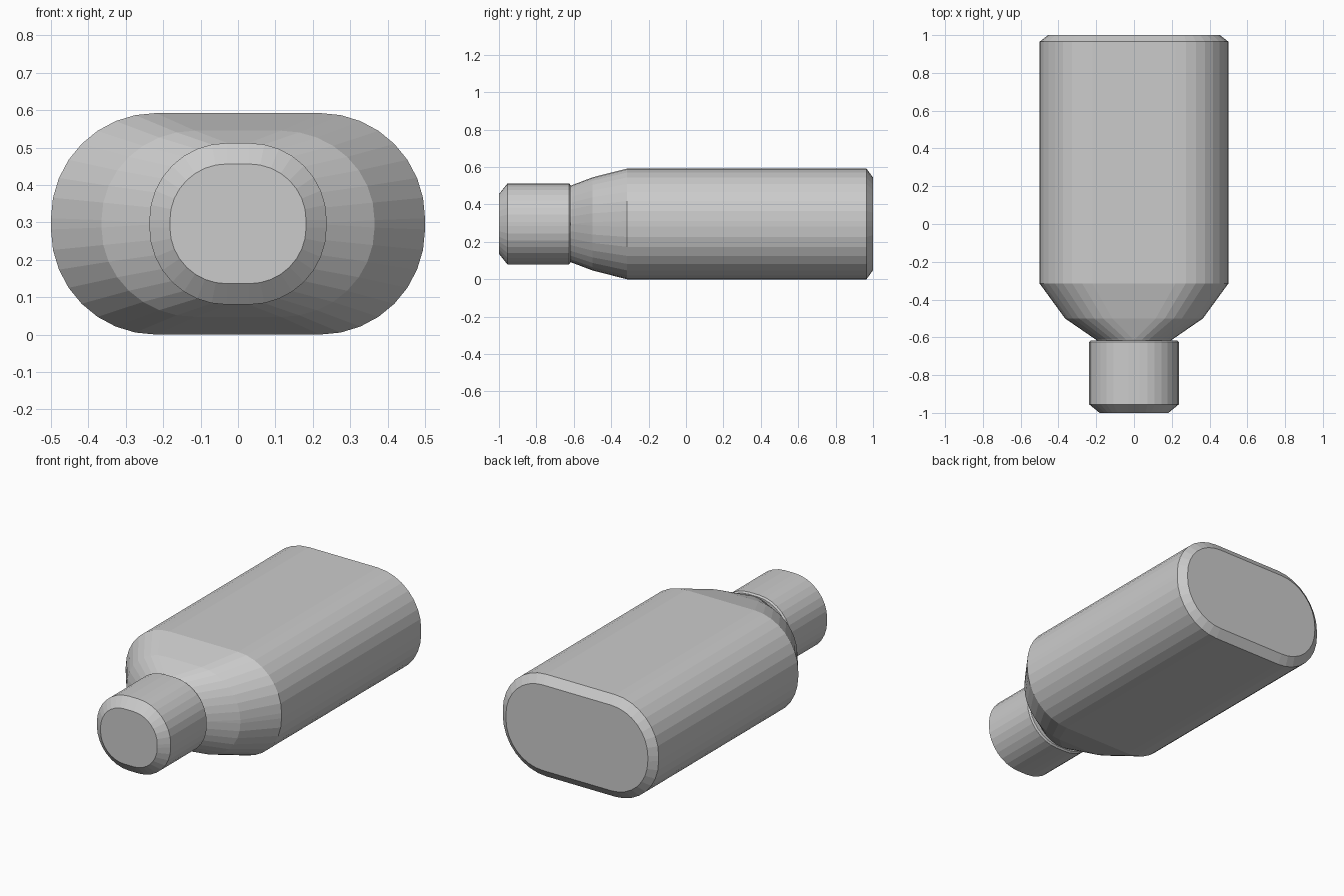
import bpy, bmesh, math

if "Cube" in bpy.data.objects:
    bpy.data.objects.remove(bpy.data.objects["Cube"])

CZ = 0.296  # height of the long axis
SEG = 8     # facets per rounded corner


def section(bm, y, hx, hz, flat_x, flat_z):
    """Ring of vertices: rounded rectangle with given half sizes and half flats."""
    ring = []
    for q, (sx, sz) in enumerate(((1, 1), (-1, 1), (-1, -1), (1, -1))):
        for i in range(SEG + 1):
            a = math.pi / 2 * (q + i / SEG)
            x = sx * flat_x + (hx - flat_x) * math.cos(a)
            z = CZ + sz * flat_z + (hz - flat_z) * math.sin(a)
            ring.append(bm.verts.new((x, y, z)))
    return ring


def loft(name, sections):
    bm = bmesh.new()
    rings = [section(bm, *s) for s in sections]
    n = len(rings[0])
    for a, b in zip(rings, rings[1:]):
        for i in range(n):
            j = (i + 1) % n
            bm.faces.new((a[i], a[j], b[j], b[i]))
    bm.faces.new(rings[0])
    bm.faces.new(rings[-1])
    bmesh.ops.remove_doubles(bm, verts=bm.verts, dist=0.0005)
    bmesh.ops.recalc_face_normals(bm, faces=bm.faces)
    mesh = bpy.data.meshes.new(name)
    bm.to_mesh(mesh)
    bm.free()
    obj = bpy.data.objects.new(name, mesh)
    bpy.context.collection.objects.link(obj)
    return obj


# Main body: tapered shoulder, straight barrel, chamfered back
loft("body", [
    (-0.625, 0.19, 0.20, 0.0, 0.0),
    (-0.61, 0.205, 0.207, 0.005, 0.0),
    (-0.50, 0.365, 0.249, 0.115, 0.01),
    (-0.315, 0.50, 0.296, 0.22, 0.015),
    (0.965, 0.50, 0.296, 0.22, 0.015),
    (1.0, 0.455, 0.248, 0.22, 0.015),
])

# Neck: short plug with a chamfered front
loft("neck", [
    (-1.0, 0.182, 0.16, 0.03, 0.01),
    (-0.955, 0.237, 0.216, 0.03, 0.01),
    (-0.625, 0.237, 0.216, 0.03, 0.01),
    (-0.617, 0.228, 0.207, 0.03, 0.01),
])
